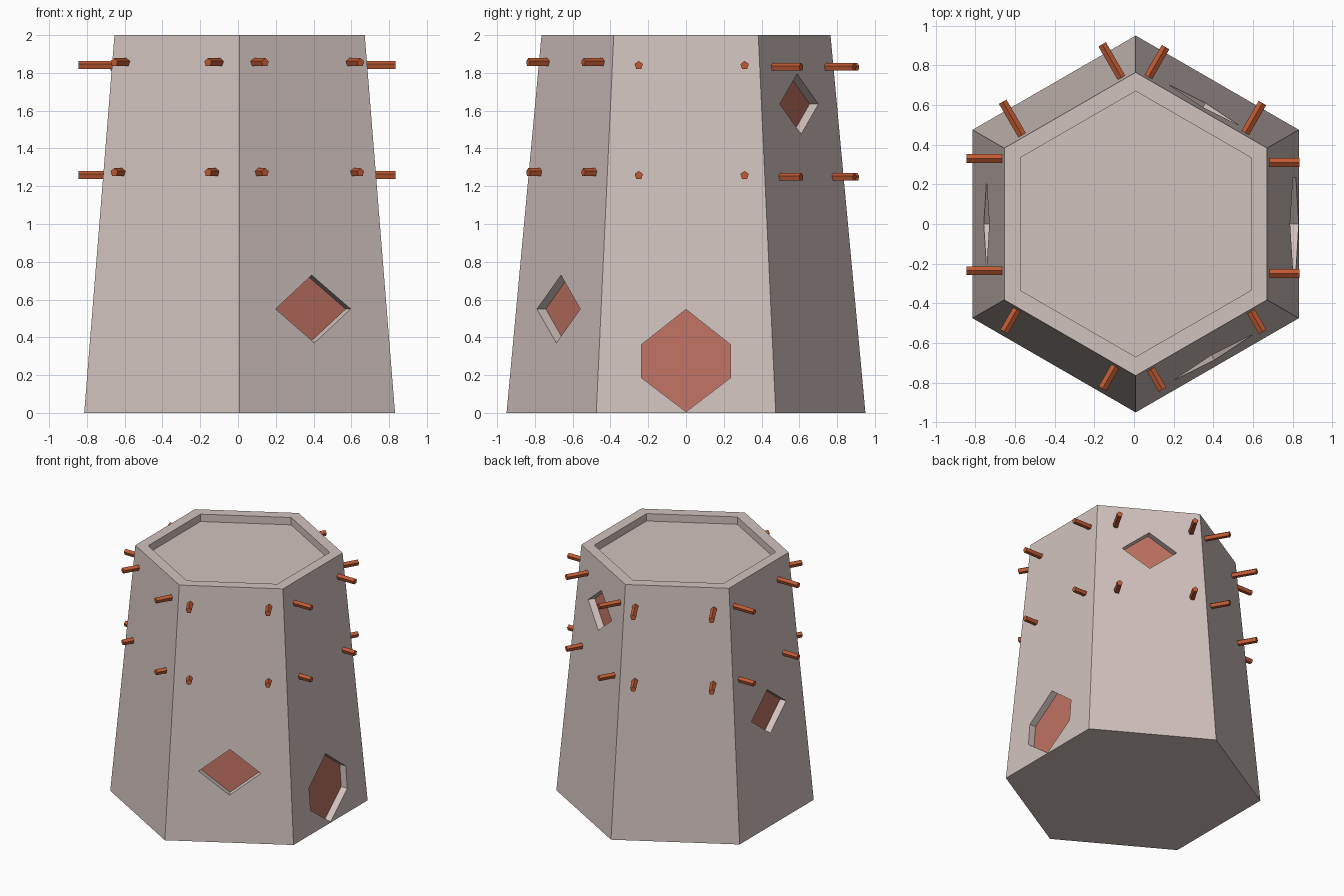
import bpy, bmesh, math
from mathutils import Vector, Matrix

if "Cube" in bpy.data.objects:
    bpy.data.objects.remove(bpy.data.objects["Cube"])

CX, H = 0.0085, 2.0                 # tower axis and height
R_BOT, R_TOP = 0.95, 0.765          # corner radii of the hexagon
COS30 = math.cos(math.pi / 6)
DEPTH = 0.056                       # window recess depth


def material(name, rgb):
    m = bpy.data.materials.new(name)
    m.diffuse_color = (*rgb, 1)
    m.use_nodes = True
    m.node_tree.nodes["Principled BSDF"].inputs["Base Color"].default_value = m.diffuse_color
    return m


STONE = material("pale stone", (0.64, 0.545, 0.515))
RED = material("dusty red", (0.51, 0.165, 0.12))
RUST = material("rust orange", (0.53, 0.105, 0.035))


def loft(name, bottom, top, mat):
    """Closed solid between two matching outlines."""
    bm = bmesh.new()
    a = [bm.verts.new(p) for p in bottom]
    b = [bm.verts.new(p) for p in top]
    n = len(a)
    bm.faces.new(a[::-1])
    bm.faces.new(b)
    for i in range(n):
        j = (i + 1) % n
        bm.faces.new((a[i], a[j], b[j], b[i]))
    bmesh.ops.recalc_face_normals(bm, faces=bm.faces)
    me = bpy.data.meshes.new(name)
    bm.to_mesh(me)
    bm.free()
    me.materials.append(mat)
    ob = bpy.data.objects.new(name, me)
    bpy.context.collection.objects.link(ob)
    return ob


def hexagon(r, z):
    return [(CX + r * math.sin(i * math.pi / 3), r * math.cos(i * math.pi / 3), z)
            for i in range(6)]


def apothem(z):
    return COS30 * (R_BOT + (R_TOP - R_BOT) * z / H)


def directions(deg):
    a = math.radians(deg)
    return Vector((math.cos(a), math.sin(a), 0)), Vector((-math.sin(a), math.cos(a), 0))


def on_wall(outline, deg, off):
    """Place (sideways, height) points on a sloping wall, moved out by off."""
    n, t = directions(deg)
    return [Vector((CX, 0, z)) + n * (apothem(z) + off) + t * s for s, z in outline]


def cut(target, cutter):
    cutter.hide_render = True
    mod = target.modifiers.new("cut", 'BOOLEAN')
    mod.operation = 'DIFFERENCE'
    mod.solver = 'EXACT'
    mod.object = cutter
    bpy.context.view_layer.objects.active = target
    bpy.ops.object.modifier_apply(modifier=mod.name)
    bpy.data.objects.remove(cutter)


# Tower body with sunken roof
tower = loft("tower_body", hexagon(R_BOT, 0), hexagon(R_TOP, H), STONE)
cut(tower, loft("roof_cutter", hexagon(0.67, H - 0.06), hexagon(0.67, H + 0.1), STONE))


# Door and diamond windows, each a recess with a red panel at its back
def diamond(z):
    w = 0.295 * apothem(z)
    return [(-w, z), (0, z - 0.78 * w), (w, z), (0, z + 0.78 * w)]


door = [(0, 0.006), (0.235, 0.185), (0.235, 0.362), (0, 0.548), (-0.235, 0.362), (-0.235, 0.185)]
openings = [("door", 0, door), ("front_window", 300, diamond(0.55)),
            ("left_window", 180, diamond(0.88)), ("back_window", 60, diamond(1.635))]
for name, deg, shape in openings:
    cut(tower, loft(name + "_cutter", on_wall(shape, deg, -DEPTH),
                    on_wall(shape, deg, 0.06), STONE))
    loft(name + "_panel", on_wall(shape, deg, -DEPTH - 0.005),
         on_wall(shape, deg, -DEPTH + 0.002), RED)

# Pegs: wall angle, outer reach, two sideways positions, upper height
pegs = [(0, 0.835, (-0.25, 0.31), 1.84), (60, 0.852, (-0.256, 0.308), 1.83),
        (120, 0.865, (-0.314, 0.265), 1.83), (180, 0.845, (-0.33, 0.235), 1.84),
        (240, 0.798, (-0.296, 0.277), 1.855), (300, 0.795, (-0.293, 0.29), 1.855)]
for deg, reach, sides, z_top in pegs:
    n, t = directions(deg)
    for row, z in enumerate((z_top, z_top - 0.582)):
        for col, s in enumerate(sides):
            ring = [t * (s + 0.023 * math.sin(k * math.tau / 5))
                    + Vector((0, 0, z + 0.023 * math.cos(k * math.tau / 5))) for k in range(5)]
            loft(f"peg_{deg}_{row}_{col}", [p + n * 0.63 for p in ring],
                 [p + n * reach for p in ring], RUST)
